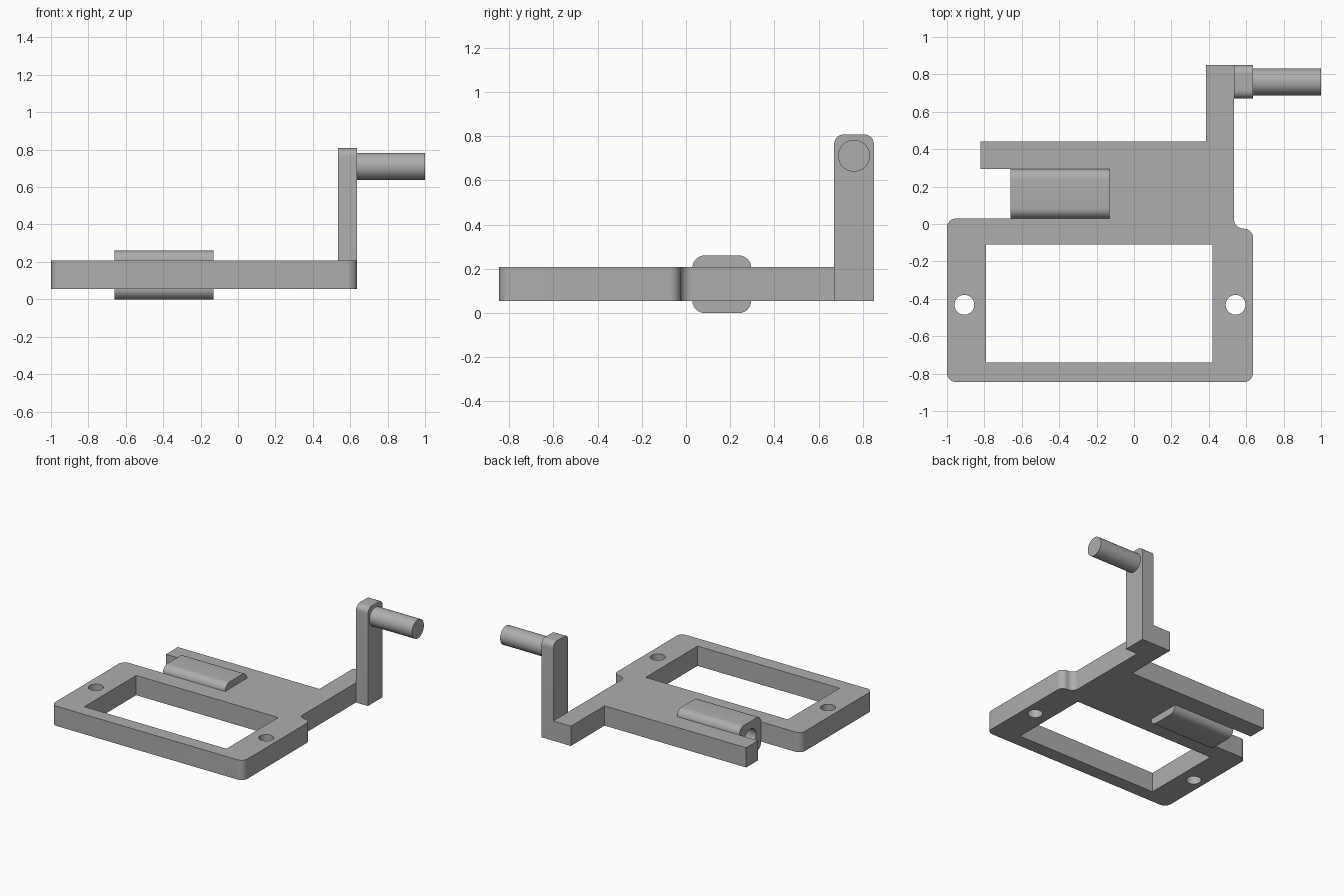
import bpy, bmesh, math
from mathutils import Vector

cube = bpy.data.objects.get("Cube")
if cube:
    bpy.data.objects.remove(cube, do_unlink=True)

grey = bpy.data.materials.new("plain grey")
grey.use_nodes = True
colour = (0.42, 0.42, 0.42, 1)
grey.diffuse_color = colour
grey.node_tree.nodes["Principled BSDF"].inputs["Base Color"].default_value = colour


def outline(points, steps=8):
    """Closed 2D loop; a third value on a point is its fillet radius."""
    loop = []
    for i, p in enumerate(points):
        here = Vector(p[:2])
        if len(p) == 2:
            loop.append(here)
            continue
        before = (Vector(points[i - 1][:2]) - here).normalized() * p[2]
        after = (Vector(points[(i + 1) % len(points)][:2]) - here).normalized() * p[2]
        centre = here + before + after
        for k in range(steps + 1):
            a = k / steps * math.pi / 2
            loop.append(centre - after * math.cos(a) - before * math.sin(a))
    return loop


def rectangle(u0, u1, v0, v1):
    return outline([(u0, v0), (u1, v0), (u1, v1), (u0, v1)])


def circle(u, v, radius, sides=40):
    return [Vector((u + radius * math.cos(2 * math.pi * k / sides),
                    v + radius * math.sin(2 * math.pi * k / sides))) for k in range(sides)]


def prism(name, loops, start, end, along_x=False):
    """Fill the first loop, leaving the other loops open, and extrude it."""
    def place(p, w):
        return (w, p.x, p.y) if along_x else (p.x, p.y, w)
    bm = bmesh.new()
    edges = []
    for loop in loops:
        verts = [bm.verts.new(place(p, start)) for p in loop]
        edges += [bm.edges.new((verts[i - 1], verts[i])) for i in range(len(verts))]
    bmesh.ops.triangle_fill(bm, edges=edges, use_beauty=True)
    cap = bmesh.ops.extrude_face_region(bm, geom=bm.faces[:], use_keep_orig=True)
    moved = [g for g in cap["geom"] if isinstance(g, bmesh.types.BMVert)]
    depth = end - start
    bmesh.ops.translate(bm, verts=moved, vec=(depth, 0, 0) if along_x else (0, 0, depth))
    bmesh.ops.recalc_face_normals(bm, faces=bm.faces[:])
    mesh = bpy.data.meshes.new(name)
    bm.to_mesh(mesh)
    bm.free()
    mesh.materials.append(grey)
    obj = bpy.data.objects.new(name, mesh)
    bpy.context.collection.objects.link(obj)
    bpy.ops.object.select_all(action='DESELECT')
    obj.select_set(True)
    bpy.context.view_layer.objects.active = obj
    bpy.ops.object.shade_smooth_by_angle(angle=math.radians(30))
    return obj


# Flat plate: framed window, notch for the sleeve, and rear arm
bottom, top = 0.055, 0.207
plate = outline([
    (-1, -0.845, 0.05), (0.637, -0.845, 0.05), (0.637, -0.025, 0.05),
    (0.535, -0.025, 0.05), (0.535, 0.85), (0.385, 0.85), (0.385, 0.44),
    (-0.82, 0.44), (-0.82, 0.295), (-0.13, 0.295), (-0.13, 0.03), (-1, 0.03, 0.05)])
window = rectangle(-0.79, 0.42, -0.74, -0.11)
screw_holes = [circle(x, -0.432, 0.053) for x in (-0.907, 0.543)]
prism("base_plate", [plate, window] + screw_holes, bottom, top)

# Rounded sleeve with a bore, set in the notch
sleeve = outline([(0.029, 0, 0.055), (0.295, 0, 0.055),
                  (0.295, 0.26, 0.055), (0.029, 0.26, 0.055)])
prism("bored_sleeve", [sleeve, circle(0.162, 0.13, 0.072)], -0.66, -0.13, along_x=True)

# Upright post with a rounded top, and the pin on its side
post = outline([(0.67, bottom), (0.85, bottom), (0.85, 0.808, 0.045), (0.67, 0.808, 0.045)])
prism("upright_post", [post], 0.535, 0.637, along_x=True)
prism("side_pin", [circle(0.76, 0.711, 0.072)], 0.637, 1, along_x=True)
